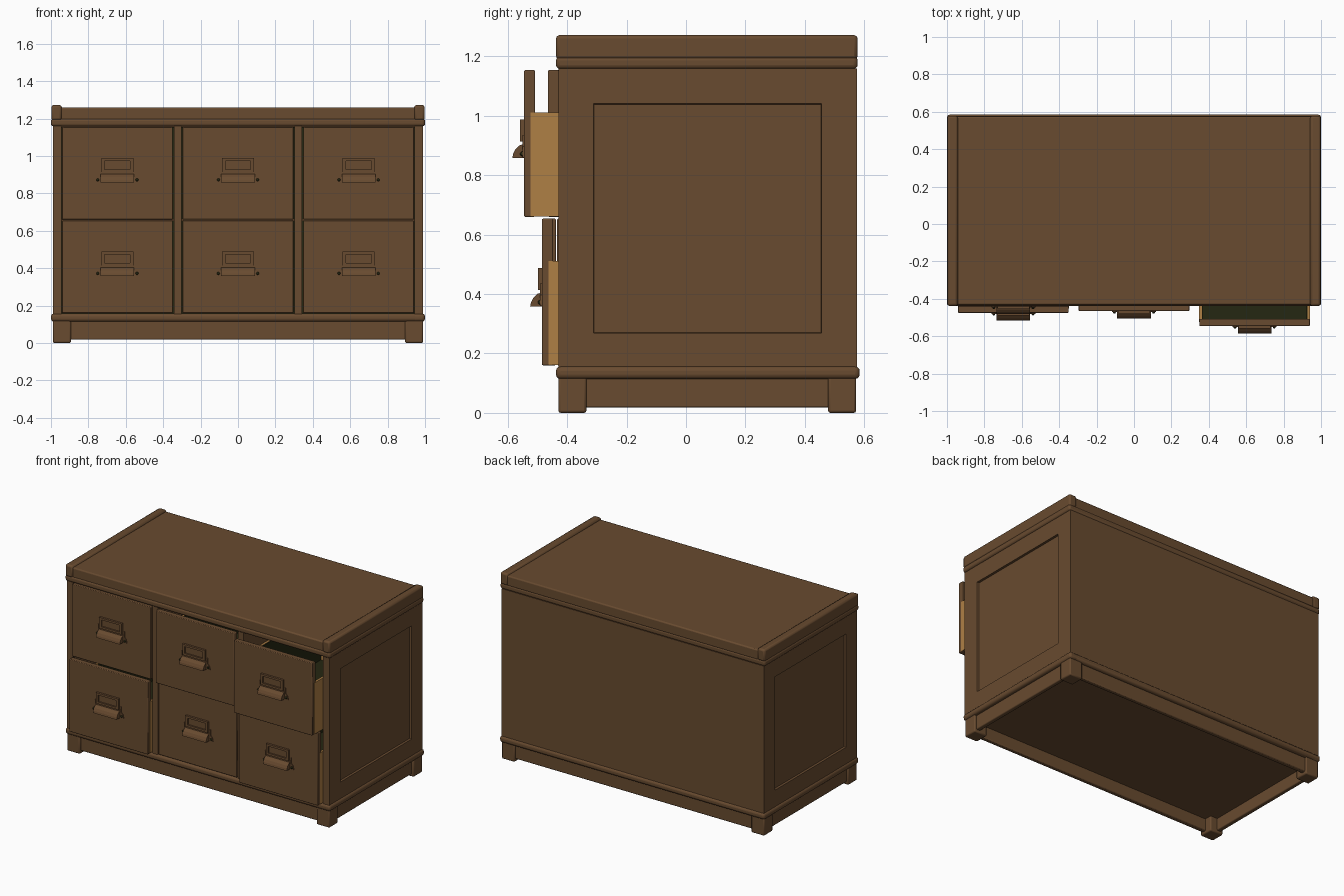
import bpy, bmesh
from mathutils import Vector

cube = bpy.data.objects.get("Cube")
if cube:
    bpy.data.objects.remove(cube, do_unlink=True)


def material(name, rgb):
    m = bpy.data.materials.new(name)
    m.use_nodes = True
    m.diffuse_color = (*rgb, 1)
    bsdf = next(n for n in m.node_tree.nodes if n.type == 'BSDF_PRINCIPLED')
    bsdf.inputs["Base Color"].default_value = (*rgb, 1)
    bsdf.inputs["Roughness"].default_value = 0.8
    return m


brown = material("brown wood", (0.140, 0.070, 0.029))
tan = material("pale raw wood", (0.43, 0.215, 0.06))
dark = material("dark interior", (0.018, 0.020, 0.006))


def add(name, bm, mat, bevel=0.0, segments=2):
    bmesh.ops.recalc_face_normals(bm, faces=bm.faces)
    me = bpy.data.meshes.new(name)
    bm.to_mesh(me)
    bm.free()
    ob = bpy.data.objects.new(name, me)
    bpy.context.collection.objects.link(ob)
    me.materials.append(mat)
    if bevel:
        mod = ob.modifiers.new("rounded edges", 'BEVEL')
        mod.width, mod.segments = bevel, segments
        bpy.ops.object.select_all(action='DESELECT')
        ob.select_set(True)
        bpy.context.view_layer.objects.active = ob
        bpy.ops.object.shade_smooth_by_angle()
    return ob


def box_mesh(x, y, z):
    bm = bmesh.new()
    bmesh.ops.create_cube(bm, size=1)
    for v in bm.verts:
        v.co = Vector([(a + b) / 2 + c * (b - a) for c, (a, b) in zip(v.co, (x, y, z))])
    return bm


def box(name, x, y, z, mat=brown, bevel=0.0, segments=2):
    return add(name, box_mesh(x, y, z), mat, bevel, segments)


def span(s, a, b):
    return tuple(sorted((s * a, s * b)))


def prism(name, outline, axis, lo, hi, mat=brown):
    """Extrude an outline along x (outline is y, z) or along y (outline is x, z)."""
    bm = bmesh.new()
    place = (lambda p, d: (d, *p)) if axis == 'x' else (lambda p, d: (p[0], d, p[1]))
    face = bm.faces.new([bm.verts.new(place(p, lo)) for p in outline])
    new = bmesh.ops.extrude_face_region(bm, geom=[face])["geom"]
    offset = Vector(place((0, 0), hi - lo))
    bmesh.ops.translate(bm, vec=offset, verts=[g for g in new if isinstance(g, bmesh.types.BMVert)])
    return add(name, bm, mat)


FRONT, BACK = -0.43, 0.575

# Carcass: panelled sides, back, floor, ceiling and dividers
for s, side in ((1, "left"), (-1, "right")):
    bm = box_mesh(span(s, 0.943, 0.99), (FRONT, BACK), (0.15, 1.16))
    bm.normal_update()
    outer = [f for f in bm.faces if f.normal.x * s > 0.9]
    bmesh.ops.inset_individual(bm, faces=outer, thickness=0.168, depth=0)
    bmesh.ops.inset_individual(bm, faces=outer, thickness=0.003, depth=-0.014)
    add(side + "_side_panel", bm, brown)
    box(side + "_divider", span(s, 0.302, 0.343), (FRONT, 0.55), (0.15, 1.16))
box("back_panel", (-0.985, 0.985), (0.55, BACK), (0.15, 1.16))
box("cabinet_floor", (-0.95, 0.95), (FRONT + 0.01, 0.56), (0.10, 0.155))
box("drawer_shelf", (-0.95, 0.95), (FRONT + 0.01, 0.55), (0.653, 0.662))
box("cavity_back", (-0.945, 0.945), (0.535, 0.55), (0.155, 1.155), dark)

# Top: moulding, board and raised end rails
box("top_moulding", (-1, 1), (-0.438, 0.578), (1.158, 1.2), bevel=0.014, segments=3)
box("top_board", (-0.95, 0.95), (-0.432, 0.576), (1.19, 1.26), bevel=0.008)
for s, side in ((1, "left"), (-1, "right")):
    box(side + "_end_rail", span(s, 0.942, 0.998), (-0.438, 0.578), (1.19, 1.272), bevel=0.012)

# Base: moulding frame, skirt boards and corner feet
for s, side in ((1, "left"), (-1, "right")):
    box(side + "_base_moulding", span(s, 0.93, 1), (-0.438, 0.585), (0.114, 0.157), bevel=0.016, segments=3)
    box(side + "_skirt", span(s, 0.945, 0.975), (-0.4, 0.55), (0.018, 0.12), bevel=0.006)
    for end, y in (("front", (-0.43, -0.335)), ("back", (0.478, 0.573))):
        box(f"{end}_{side}_foot", span(s, 0.893, 0.99), y, (0, 0.125), bevel=0.008)
for end, y, ys in (("front", (-0.438, -0.37), (-0.415, -0.385)), ("back", (0.515, 0.585), (0.53, 0.56))):
    box(end + "_base_moulding", (-0.995, 0.995), y, (0.114, 0.157), bevel=0.016, segments=3)
    box(end + "_skirt", (-0.95, 0.95), ys, (0.018, 0.12), bevel=0.006)


def drawer(name, x, z, f):
    """Drawer centred on x, with its bottom at z and the front face at y = f."""
    w, back = 0.296, f + 0.93
    box(name + "_front", (x - w, x + w), (f, f + 0.037), (z, z + 0.494), bevel=0.004)
    # Open box behind the front, with pale outer sides and a dark lining
    for s in (1, -1):
        xs = sorted((x + s * (w + 0.001), x + s * (w - 0.014)))
        box(name + "_side", xs, (f + 0.022, back), (z + 0.002, z + 0.352), tan)
        xs = sorted((x + s * (w - 0.014), x + s * (w - 0.018)))
        box(name + "_side_lining", xs, (f + 0.037, back), (z + 0.01, z + 0.35), dark)
    box(name + "_back", (x - w, x + w), (back - 0.015, back), (z + 0.002, z + 0.352), tan)
    box(name + "_bottom", (x - w + 0.01, x + w - 0.01), (f + 0.03, back - 0.01), (z + 0.002, z + 0.012), tan)
    box(name + "_lining", (x - w + 0.014, x + w - 0.014), (f + 0.037, back - 0.015),
        (z + 0.012, z + 0.016), dark)

    # Label holder: raised frame around a flat card
    h = z + 0.262
    box(name + "_label_card", (x - 0.075, x + 0.075), (f - 0.004, f), (h, h + 0.06))
    for s in (1, -1):
        box(name + "_label_edge", sorted((x + s * 0.068, x + s * 0.085)), (f - 0.014, f), (h, h + 0.066))
    for a, b in ((h - 0.008, h + 0.006), (h + 0.052, h + 0.066)):
        box(name + "_label_edge", (x - 0.085, x + 0.085), (f - 0.014, f), (a, b))

    # Cup pull: tapered back plate, hooded lip and dark screws on its ears
    p = z + 0.2
    plate = [(x - 0.118, p), (x + 0.118, p), (x + 0.112, p + 0.024),
             (x + 0.085, p + 0.055), (x - 0.085, p + 0.055), (x - 0.112, p + 0.024)]
    prism(name + "_pull_plate", plate, 'y', f - 0.006, f)
    hood = [(f, p + 0.045), (f - 0.015, p + 0.041), (f - 0.029, p + 0.028), (f - 0.037, p + 0.012),
            (f - 0.04, p - 0.002), (f - 0.033, p - 0.002), (f - 0.022, p + 0.022), (f, p + 0.034)]
    prism(name + "_pull_hood", hood, 'x', x - 0.082, x + 0.082)
    for s in (1, -1):
        cap = hood[:5] + [(f, p - 0.002)]
        prism(name + "_pull_end", cap, 'x', x + s * 0.082, x + s * 0.09)
        bm = bmesh.new()
        bmesh.ops.create_uvsphere(bm, u_segments=10, v_segments=6, radius=0.008)
        bmesh.ops.translate(bm, verts=bm.verts, vec=(x + s * 0.105, f - 0.006, p + 0.012))
        add(name + "_screw", bm, dark)
        box(name + "_holder_ear", sorted((x + s * 0.094, x + s * 0.1)), (f - 0.006, f), (p + 0.03, p + 0.075))


# Drawers, each pulled out by a different amount
fronts = {"upper": (0.66, (-0.441, -0.465, -0.545)), "lower": (0.16, (-0.475, -0.434, -0.485))}
for row, (z, ys) in fronts.items():
    for column, x, f in zip(("right", "middle", "left"), (-0.645, 0, 0.645), ys):
        drawer(f"{row}_{column}_drawer", x, z, f)
